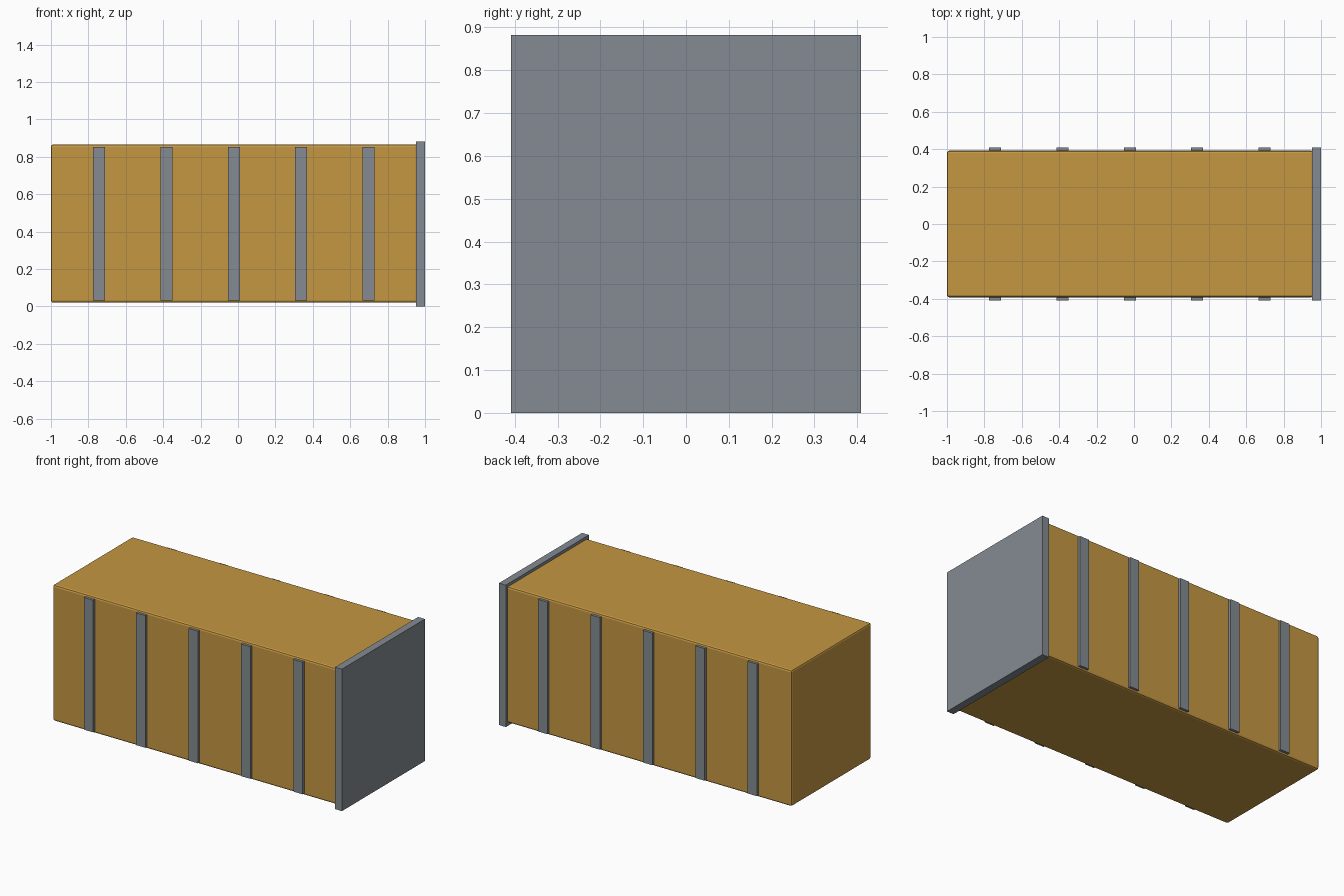
import bpy
from mathutils import Vector

if "Cube" in bpy.data.objects:
    bpy.data.objects.remove(bpy.data.objects["Cube"], do_unlink=True)


def material(name, rgb):
    mat = bpy.data.materials.new(name)
    mat.use_nodes = True
    mat.diffuse_color = (*rgb, 1)
    mat.node_tree.nodes["Principled BSDF"].inputs["Base Color"].default_value = (*rgb, 1)
    return mat


def box(name, low, high, mat, bevel=0):
    low, high = Vector(low), Vector(high)
    bpy.ops.mesh.primitive_cube_add(size=1, location=(low + high) / 2)
    obj = bpy.context.object
    obj.name = name
    obj.scale = high - low
    bpy.ops.object.transform_apply(location=False, rotation=False, scale=True)
    obj.data.materials.append(mat)
    if bevel:
        mod = obj.modifiers.new("rounded_edges", "BEVEL")
        mod.width = bevel
        mod.segments = 2
    return obj


ochre = material("ochre_paint", (0.56, 0.31, 0.055))
steel = material("grey_steel", (0.23, 0.26, 0.285))

# Main container with softened edges
box("container_body", (-1, -0.392, 0.02), (0.96, 0.392, 0.866), ochre, 0.012)

# End plate, slightly larger than the body
box("end_plate", (0.953, -0.408, 0), (1, 0.408, 0.882), steel)

# Vertical ribs along both long sides
for side, sign in (("front", -1), ("back", 1)):
    for i in range(5):
        x = -0.742 + i * 0.36
        ys = sorted((sign * 0.38, sign * 0.408))
        box(f"{side}_rib_{i + 1}", (x - 0.032, ys[0], 0.032), (x + 0.032, ys[1], 0.853), steel)
